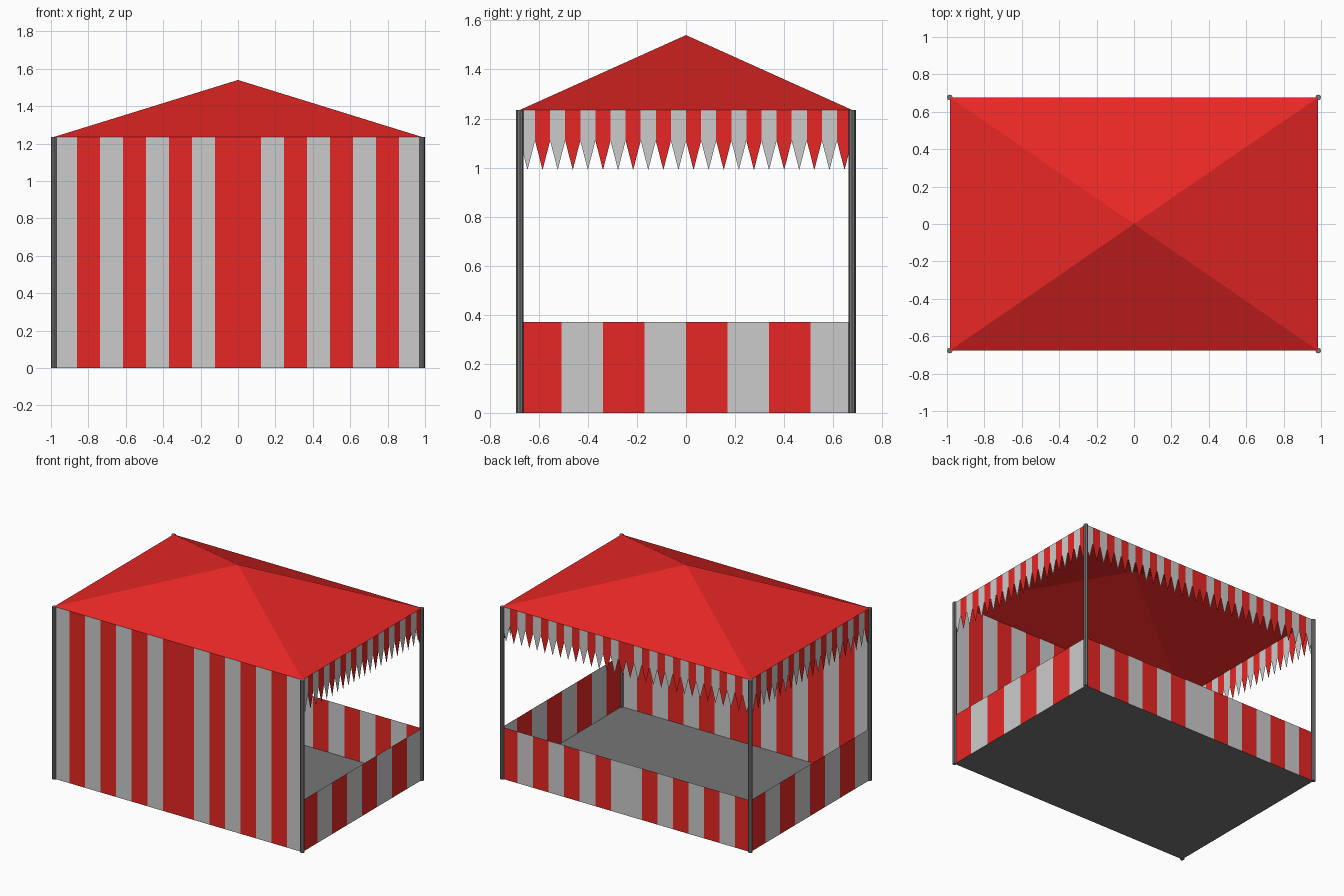
import bpy, bmesh
from math import pi
from mathutils import Matrix, Vector

if "Cube" in bpy.data.objects:
    bpy.data.objects.remove(bpy.data.objects["Cube"])

HX, HY = 0.985, 0.677      # corner post centres
EAVE, PEAK = 1.235, 1.54   # roof edge and tip heights


def material(name, rgb):
    m = bpy.data.materials.new(name)
    m.diffuse_color = (*rgb, 1)
    m.use_nodes = True
    m.node_tree.nodes["Principled BSDF"].inputs["Base Color"].default_value = m.diffuse_color
    return m


RED = material("red_canvas", (0.8, 0.02, 0.018))
PALE = material("pale_canvas", (0.6, 0.6, 0.6))
DARK = material("dark_metal", (0.18, 0.18, 0.18))
FLOOR = material("floor_grey", (0.18, 0.18, 0.18))


def make(name, bm, *mats):
    me = bpy.data.meshes.new(name)
    bm.to_mesh(me)
    bm.free()
    for m in mats:
        me.materials.append(m)
    ob = bpy.data.objects.new(name, me)
    bpy.context.collection.objects.link(ob)
    return ob


def striped(name, a, b, z0, z1, n, is_red, tip=None):
    """Vertical striped sheet from a to b; tip adds a pointed tooth per stripe."""
    bm = bmesh.new()
    a, b = Vector((*a, 0)), Vector((*b, 0))
    for i in range(n):
        def pt(t, z):
            p = a.lerp(b, t / n)
            return bm.verts.new((p.x, p.y, z))
        pts = [pt(i, z1), pt(i, z0)]
        if tip is not None:
            pts.append(pt(i + 0.5, tip))
        pts += [pt(i + 1, z0), pt(i + 1, z1)]
        bm.faces.new(pts).material_index = 0 if is_red(i) else 1
    bmesh.ops.remove_doubles(bm, verts=bm.verts, dist=1e-5)
    return make(name, bm, RED, PALE)


def mirrored(n, outer_red):
    """Stripe pattern symmetric about the middle of the sheet."""
    return lambda i: (min(i, n - 1 - i) % 2 == 0) == outer_red


FL, FR, BR, BL = (-HX, -HY), (HX, -HY), (HX, HY), (-HX, HY)

# full-height front wall and low back counter
striped("front_wall", FL, FR, 0, EAVE, 16, mirrored(16, False))
striped("back_counter", BR, BL, 0, 0.37, 16, mirrored(16, True))
striped("back_valance", BR, BL, 1.11, EAVE, 32, mirrored(32, False), 0.99)

# low side counters and hanging toothed valances
for side, a, b in (("right", FR, BR), ("left", BL, FL)):
    striped(side + "_counter", a, b, 0, 0.37, 8, lambda i: i % 2 == 0)
    striped(side + "_valance", a, b, 1.11, EAVE, 22, lambda i: i % 2 == 1, 0.99)

# open pyramid roof
bm = bmesh.new()
rim = [bm.verts.new((*p, EAVE)) for p in (FL, FR, BR, BL)]
apex = bm.verts.new((0, 0, PEAK))
for i in range(4):
    bm.faces.new((rim[i], rim[(i + 1) % 4], apex))
make("roof", bm, RED)

# floor sheet
bm = bmesh.new()
bm.faces.new([bm.verts.new((*p, 0)) for p in (FL, FR, BR, BL)])
make("floor", bm, FLOOR)

# corner posts
for name, p in (("front_left", FL), ("front_right", FR), ("back_right", BR), ("back_left", BL)):
    bm = bmesh.new()
    bmesh.ops.create_cone(bm, cap_ends=True, segments=8, radius1=0.015, radius2=0.015,
                          depth=EAVE, matrix=Matrix.Translation((*p, EAVE / 2)))
    make(name + "_post", bm, DARK)
